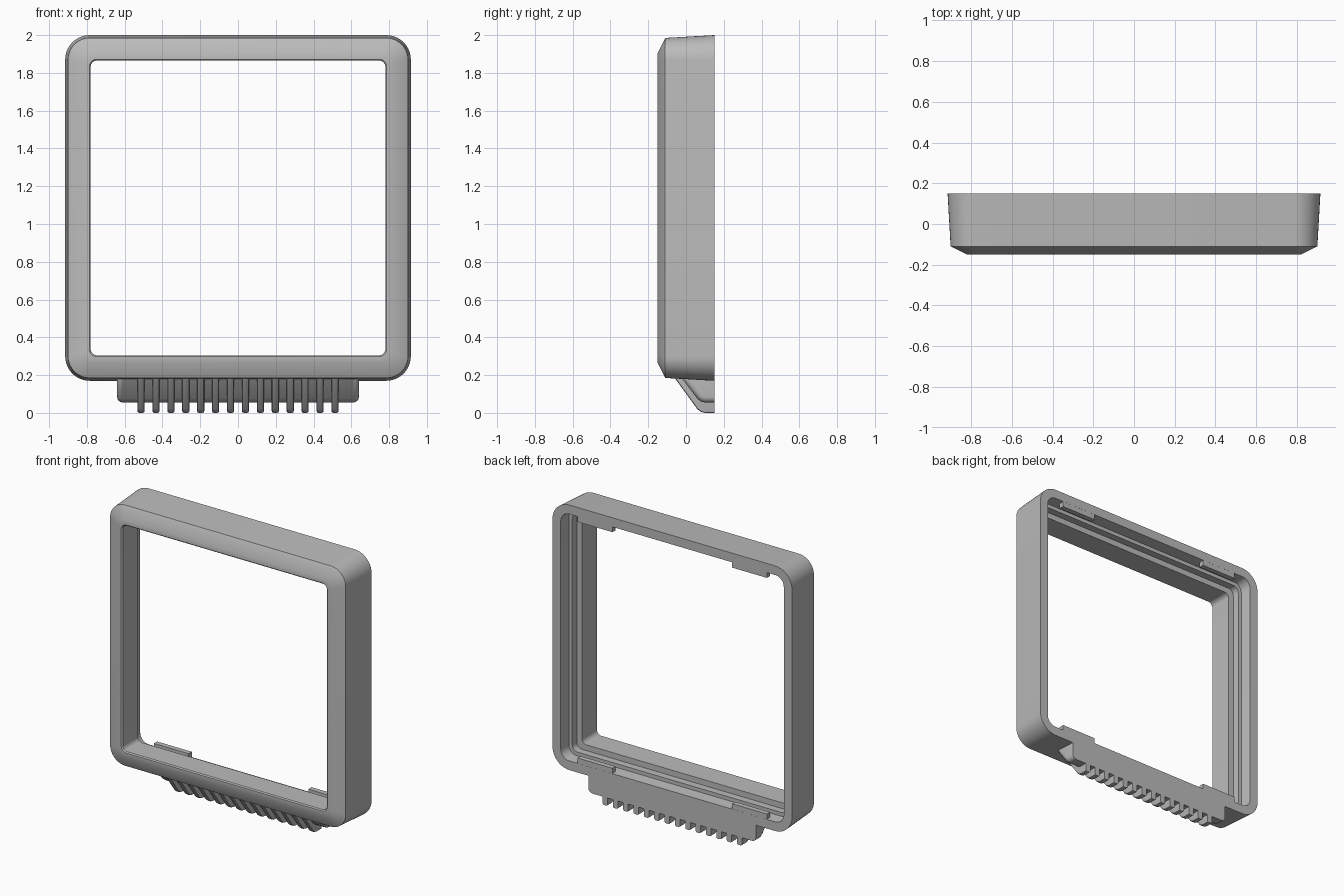
import bpy, bmesh, math
from mathutils import Vector

if "Cube" in bpy.data.objects:
    bpy.data.objects.remove(bpy.data.objects["Cube"], do_unlink=True)

grey = bpy.data.materials.new("matte_grey")
grey.use_nodes = True
colour = (0.5, 0.5, 0.5, 1)
grey.diffuse_color = colour
grey.node_tree.nodes["Principled BSDF"].inputs["Base Color"].default_value = colour

MID_Z = 1.085   # height of the frame centre
BACK = 0.15     # y of the back face


def finish(name, bm):
    bmesh.ops.recalc_face_normals(bm, faces=bm.faces)
    mesh = bpy.data.meshes.new(name)
    bm.to_mesh(mesh)
    bm.free()
    obj = bpy.data.objects.new(name, mesh)
    bpy.context.collection.objects.link(obj)
    mesh.materials.append(grey)
    bpy.ops.object.select_all(action="DESELECT")
    obj.select_set(True)
    bpy.context.view_layer.objects.active = obj
    bpy.ops.object.shade_smooth_by_angle(angle=math.radians(32))
    return obj


def rounded_square(bm, half, radius, y, steps=10):
    ring = []
    for corner, (sx, sz) in enumerate([(1, 1), (-1, 1), (-1, -1), (1, -1)]):
        for i in range(steps + 1):
            a = math.pi / 2 * (corner + i / steps)
            x = sx * (half - radius) + radius * math.cos(a)
            z = sz * (half - radius) + radius * math.sin(a)
            ring.append(bm.verts.new((x, y, MID_Z + z)))
    return ring


def prism(name, profile, x0, x1, bevel, segments):
    """Extrude a side profile along x and round its two ends."""
    bm = bmesh.new()
    face = bm.faces.new([bm.verts.new((x0, y, z)) for y, z in profile])
    out = bmesh.ops.extrude_face_region(bm, geom=[face])
    moved = [v for v in out["geom"] if isinstance(v, bmesh.types.BMVert)]
    bmesh.ops.translate(bm, verts=moved, vec=Vector((x1 - x0, 0, 0)))
    # Round the end outlines, leaving the back and hidden top square
    top = max(z for y, z in profile)
    edges = []
    for e in bm.edges:
        a, b = (v.co for v in e.verts)
        on_end = abs(a.x - b.x) < 1e-5
        on_back = min(a.y, b.y) > BACK - 1e-4
        on_top = min(a.z, b.z) > top - 1e-4
        if on_end and not on_back and not on_top:
            edges.append(e)
    bmesh.ops.bevel(bm, geom=edges, offset=bevel, segments=segments,
                    profile=0.5, affect="EDGES")
    return finish(name, bm)


# Square frame: closed section of (half size, corner radius, y)
section = [
    (0.915, 0.13, BACK), (0.90, 0.115, -0.11), (0.82, 0.05, -0.15),
    (0.787, 0.04, -0.15), (0.78, 0.033, -0.143), (0.78, 0.033, 0.02),
    (0.82, 0.04, 0.02), (0.82, 0.04, 0.07), (0.846, 0.06, 0.07),
    (0.852, 0.065, BACK),
]
bm = bmesh.new()
rings = [rounded_square(bm, *row) for row in section]
for ring, following in zip(rings, rings[1:] + rings[:1]):
    n = len(ring)
    for i in range(n):
        j = (i + 1) % n
        bm.faces.new((ring[i], ring[j], following[j], following[i]))
finish("frame", bm)

# Four small retaining tabs on the inner back edge
for side, sx in (("left", 1), ("right", -1)):
    for level, sz in (("upper", 1), ("lower", -1)):
        bm = bmesh.new()
        bmesh.ops.create_cube(bm, size=1)
        bmesh.ops.scale(bm, vec=(0.265, 0.035, 0.05), verts=bm.verts)
        bmesh.ops.translate(bm, verts=bm.verts,
                            vec=(sx * 0.59, BACK - 0.018, MID_Z + sz * 0.84))
        finish(f"{level}_{side}_tab", bm)

# Sloped foot plate under the frame
prism("foot_plate",
      [(BACK, 0.21), (BACK, 0.055), (0.10, 0.055), (0.08, 0.06),
       (0.06, 0.075), (-0.02, 0.18), (-0.02, 0.21)],
      -0.64, 0.64, 0.03, 4)

# Row of ribs along the foot
COUNT, PITCH, WIDTH = 14, 0.079, 0.038
for k in range(COUNT):
    x = (k - (COUNT - 1) / 2) * PITCH
    prism(f"rib_{k + 1}",
          [(BACK, 0.2), (BACK, 0), (0.10, 0), (0.08, 0.005),
           (0.06, 0.02), (-0.06, 0.185), (-0.06, 0.2)],
          x - WIDTH / 2, x + WIDTH / 2, 0.01, 2)
